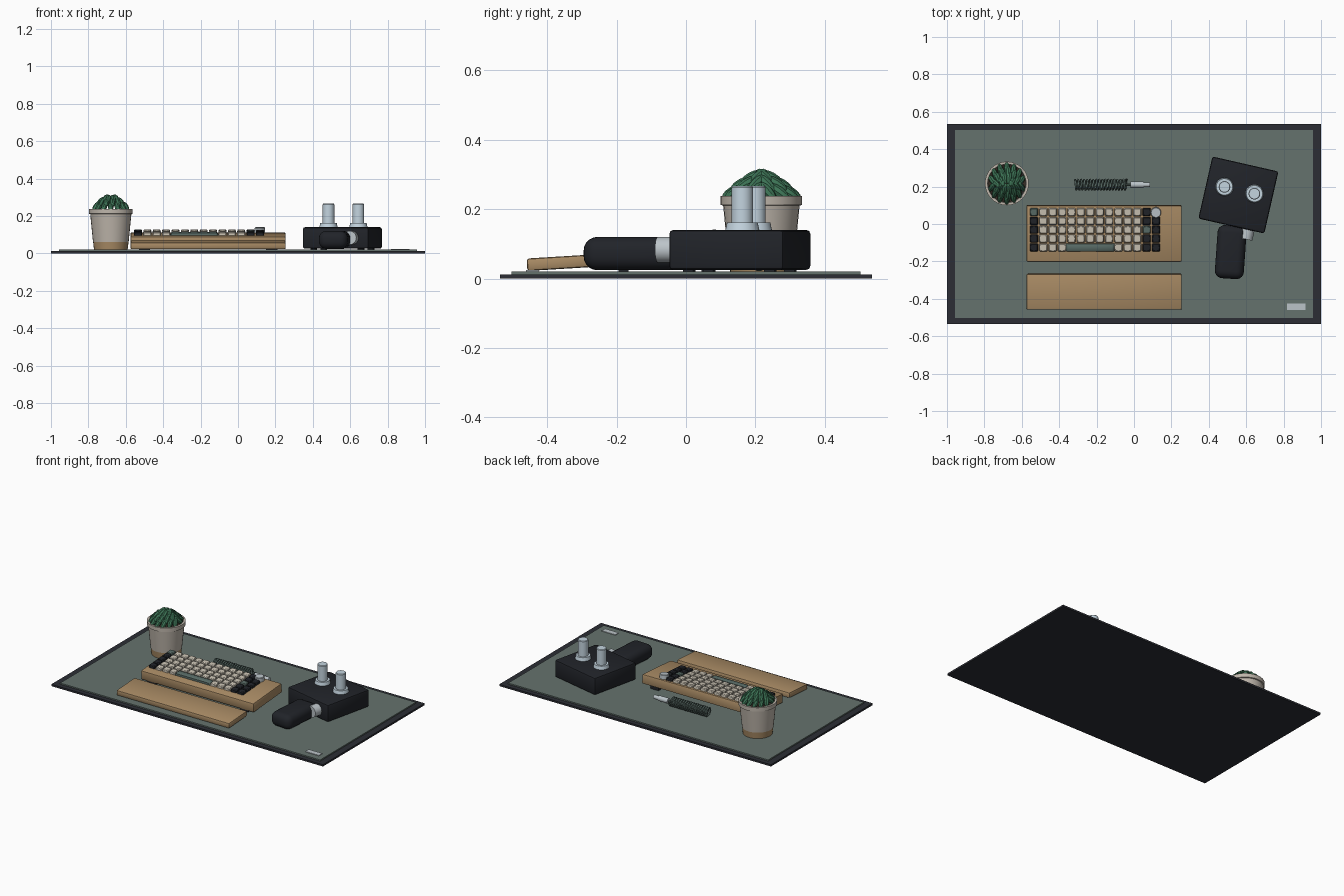
import bpy, bmesh, math
from mathutils import Matrix, Vector

if "Cube" in bpy.data.objects:
    bpy.data.objects.remove(bpy.data.objects["Cube"])

T = Matrix.Translation


def material(name, rgb):
    m = bpy.data.materials.new(name)
    m.diffuse_color = (*rgb, 1)
    m.use_nodes = True
    m.node_tree.nodes["Principled BSDF"].inputs["Base Color"].default_value = m.diffuse_color
    return m


BLACK = material("black", (0.015, 0.017, 0.022))
EDGE = material("mat edge", (0.025, 0.027, 0.035))
FIELD = material("mat field", (0.13, 0.17, 0.155))
WOOD = material("wood", (0.40, 0.26, 0.13))
CREAM = material("cream", (0.60, 0.55, 0.46))
GREEN = material("grey green", (0.10, 0.15, 0.135))
METAL = material("metal", (0.50, 0.55, 0.58))
PALE = material("pale metal", (0.55, 0.66, 0.74))
POT = material("pot", (0.52, 0.47, 0.41))
LEAF = material("leaf", (0.045, 0.17, 0.09))
SOIL = material("soil", (0.04, 0.028, 0.02))


def finish(name, bm, mat, smooth=None):
    me = bpy.data.meshes.new(name)
    bm.normal_update()
    bm.to_mesh(me)
    bm.free()
    me.materials.append(mat)
    ob = bpy.data.objects.new(name, me)
    bpy.context.collection.objects.link(ob)
    if smooth:
        bpy.ops.object.select_all(action='DESELECT')
        bpy.context.view_layer.objects.active = ob
        ob.select_set(True)
        bpy.ops.object.shade_smooth_by_angle(angle=math.radians(smooth))
    return ob


def box(name, size, mx, mat, bevel=0.0, segs=2, taper=1.0):
    bm = bmesh.new()
    bmesh.ops.create_cube(bm, size=1)
    for v in bm.verts:
        k = taper if v.co.z > 0 else 1
        v.co = Vector((v.co.x * size[0] * k, v.co.y * size[1] * k, v.co.z * size[2]))
    if bevel:
        bmesh.ops.bevel(bm, geom=bm.edges[:], offset=bevel, segments=segs,
                        profile=0.5, affect='EDGES', clamp_overlap=True)
    bm.transform(mx)
    return finish(name, bm, mat, 35 if bevel else None)


def lathe(name, profile, mx, mat, n=32):
    bm = bmesh.new()
    vs = [bm.verts.new((r, 0, z)) for r, z in profile]
    es = [bm.edges.new(p) for p in zip(vs, vs[1:])]
    bmesh.ops.spin(bm, geom=vs + es, cent=(0, 0, 0), axis=(0, 0, 1),
                   angle=2 * math.pi, steps=n, use_duplicate=False)
    bmesh.ops.remove_doubles(bm, verts=bm.verts, dist=1e-5)
    bmesh.ops.recalc_face_normals(bm, faces=bm.faces)
    bm.transform(mx)
    return finish(name, bm, mat, 35)


# Desk mat with raised field and small tag
box("mat_base", (2, 1.07, 0.012), T((0, 0, 0.006)), EDGE)
box("mat_field", (1.914, 1.006, 0.012), T((0, 0, 0.014)), FIELD)
box("mat_tag", (0.10, 0.036, 0.005), T((0.868, -0.443, 0.0215)), METAL)

# Tilted keyboard case
KB = T((-0.16, -0.05, 0.071)) @ Matrix.Rotation(math.radians(4.2), 4, 'X')
box("keyboard_case", (0.83, 0.302, 0.062), KB, WOOD, 0.008)
for x in (-0.50, 0.18):
    box("front_foot", (0.06, 0.03, 0.02), T((x, -0.18, 0.026)), BLACK)
    box("rear_foot", (0.06, 0.03, 0.036), T((x, 0.06, 0.035)), BLACK)


# Keys: five rows of fourteen, with a wide space bar and a knob
def key(name, x, y, w, mat):
    mx = KB @ T((x + 0.16, y + 0.05, 0.031 + 0.006))
    box(name, (w, 0.044, 0.022), mx, mat, 0.004, 1, 0.9)


for row in range(5):
    y = 0.067 - row * 0.0475
    for col in range(14):
        if (row == 4 and 4 <= col <= 8) or (row, col) == (0, 13):
            continue
        dark = col == 0 or col >= 12
        mat = GREEN if (row, col) in ((0, 0), (2, 12)) else BLACK if dark else CREAM
        key("key", -0.535 + col * 0.0502, y, 0.045, mat)
key("space_bar", -0.234, -0.123, 0.27, GREEN)
lathe("volume_knob", [(0, 0), (0.028, 0), (0.028, 0.025), (0.025, 0.029), (0, 0.029)],
      KB @ T((0.277, 0.115, 0.031)), METAL, 24)

# Tilted palm rest
box("palm_rest", (0.83, 0.192, 0.036),
    T((-0.16, -0.362, 0.0455)) @ Matrix.Rotation(math.radians(3.5), 4, 'X'), WOOD, 0.008)

# Coiled cable and metal connector
cu = bpy.data.curves.new("coiled_cable", 'CURVE')
cu.dimensions = '3D'
cu.bevel_depth = 0.0055
cu.bevel_resolution = 1
turns, per = 17, 14
sp = cu.splines.new('POLY')
sp.points.add(turns * per)
for i, p in enumerate(sp.points):
    a = 2 * math.pi * i / per
    p.co = (-0.316 + 0.276 * i / (turns * per), 0.21 + 0.027 * math.cos(a),
            0.054 + 0.027 * math.sin(a), 1)
cu.materials.append(GREEN)
bpy.context.collection.objects.link(bpy.data.objects.new("coiled_cable", cu))
ALONG_X = Matrix.Rotation(math.radians(90), 4, 'Y')
lathe("cable_connector", [(0, 0), (0.017, 0), (0.017, 0.07), (0.013, 0.07), (0.013, 0.106), (0, 0.106)],
      T((-0.02, 0.21, 0.05)) @ ALONG_X, METAL, 20)
lathe("cable_tail", [(0, 0), (0.006, 0), (0.006, 0.03), (0, 0.03)],
      T((-0.045, 0.21, 0.05)) @ ALONG_X, GREEN, 10)

# Plant pot with wooden base band and soil
PC = T((-0.68, 0.217, 0))
lathe("pot_base", [(0, 0.02), (0.09, 0.02), (0.095, 0.064), (0, 0.064)], PC, WOOD)
lathe("pot", [(0, 0.062), (0.0955, 0.062), (0.110, 0.21), (0.117, 0.212), (0.117, 0.238),
              (0.103, 0.238), (0.10, 0.21), (0, 0.21)], PC, POT)
lathe("soil", [(0, 0.2), (0.101, 0.2), (0.101, 0.226), (0, 0.226)], PC, SOIL)

# Succulent: rings of plump leaves forming a dome
for n, r, z in ((14, 0.080, 0.250), (11, 0.057, 0.272), (8, 0.032, 0.290)):
    for i in range(n):
        a = 2 * math.pi * (i + 0.5) / n
        c, s = math.cos(a), math.sin(a)
        d = Vector((0.35 * c, math.copysign(0.35 + 0.65 * abs(s), s), -0.55))
        bm = bmesh.new()
        bmesh.ops.create_uvsphere(bm, u_segments=8, v_segments=6, radius=1)
        bm.transform(T((-0.68 + r * c, 0.217 + r * s, z))
                     @ d.to_track_quat('Z', 'Y').to_matrix().to_4x4()
                     @ Matrix.Diagonal((0.016, 0.016, 0.037, 1)))
        finish("leaf", bm, LEAF, 40)

# Black block with two metal posts
BX = T((0.558, 0.155, 0)) @ Matrix.Rotation(math.radians(-12.8), 4, 'Z')
box("block_body", (0.362, 0.34, 0.115), BX @ T((0, 0, 0.0825)), BLACK, 0.012)
for x in (-0.13, 0.13):
    for y in (-0.12, 0.12):
        box("block_foot", (0.03, 0.03, 0.016), BX @ T((x, y, 0.025)), BLACK)
for x in (-0.082, 0.082):
    lathe("post", [(0, 0.135), (0.05, 0.135), (0.044, 0.162), (0.031, 0.162),
                   (0.031, 0.262), (0.028, 0.266), (0, 0.266)], BX @ T((x, 0.026, 0)), PALE)

# Rounded grip with metal collar joining it to the block
box("grip", (0.155, 0.285, 0.096),
    T((0.517, -0.150, 0.072)) @ Matrix.Rotation(math.radians(-4), 4, 'Z'), BLACK, 0.04, 5)
lathe("grip_collar", [(0, -0.03), (0.037, -0.03), (0.037, 0.06), (0, 0.06)],
      T((0.603, -0.052, 0.083)) @ Matrix.Rotation(math.radians(-12.8), 4, 'Z')
      @ Matrix.Rotation(math.radians(-90), 4, 'X'), METAL, 24)
